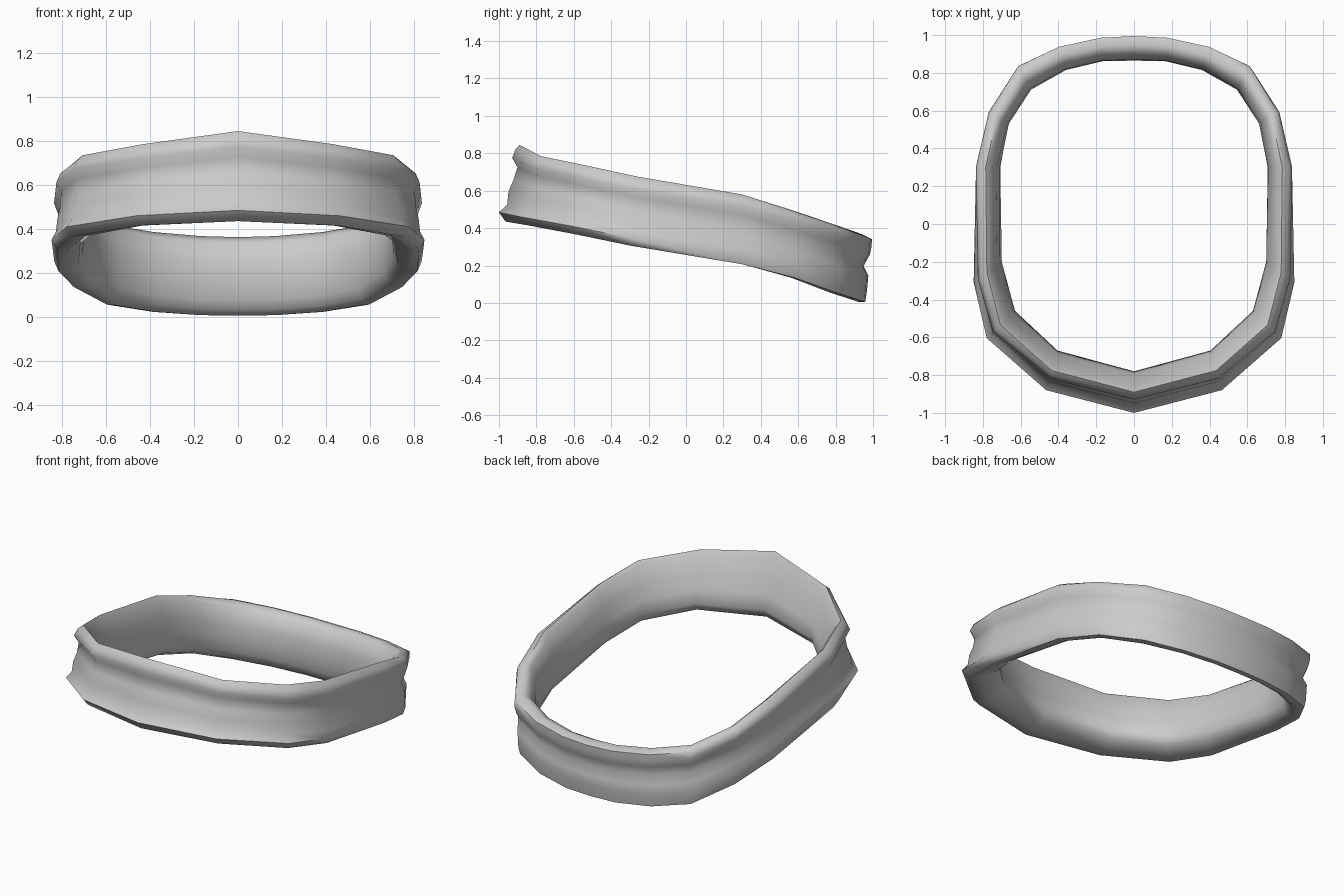
import bpy, bmesh, math

# Half outline from front to back: outer x, outer y, inner x, inner y, bottom z, top z
half = [
    (0.00, -1.00, 0.00, -0.78, 0.435, 0.845),
    (0.465, -0.88, 0.405, -0.67, 0.415, 0.785),
    (0.78, -0.605, 0.63, -0.46, 0.365, 0.735),
    (0.85, -0.31, 0.70, -0.20, 0.305, 0.675),
    (0.85, 0.30, 0.705, 0.30, 0.207, 0.58),
    (0.78, 0.60, 0.66, 0.53, 0.135, 0.495),
    (0.62, 0.85, 0.545, 0.71, 0.055, 0.42),
    (0.40, 0.95, 0.36, 0.815, 0.022, 0.385),
    (0.175, 0.997, 0.165, 0.862, 0.007, 0.367),
    (0.00, 1.006, 0.00, 0.865, 0.005, 0.362),
]
stations = half + [(-s[0], s[1], -s[2], *s[3:]) for s in half[-2:0:-1]]

# Cross-section: height fraction, then depth fraction (0 outer, 1 inner) at front, side and back
section = [
    (1.00, 0.50, 0.46, 0.42), (0.94, 0.40, 0.22, 0.08), (0.83, 0.32, 0.08, 0.10),
    (0.71, 0.45, 0.22, 0.16), (0.54, 0.35, 0.25, 0.40), (0.39, 0.23, 0.17, 0.22),
    (0.22, 0.20, 0.11, 0.26), (0.12, 0.00, 0.01, 0.29), (0.00, 0.16, 0.18, 0.34),
    (0.00, 0.50, 0.50, 0.58), (0.07, 0.88, 0.88, 0.80), (0.20, 1.00, 1.00, 0.93),
    (0.42, 0.92, 0.95, 1.00), (0.68, 0.74, 0.82, 0.97), (0.93, 0.57, 0.62, 0.76),
]


def depth(front, side, back, y):
    """Blend the section from front through side to back."""
    y = max(-1, min(1, y))
    return side + ((front - side) * -y if y < 0 else (back - side) * y)


# Tilted closed band swept round the outline
bm = bmesh.new()
rings = []
for ox, oy, ix, iy, z0, z1 in stations:
    ring = []
    for t, *depths in section:
        d = depth(*depths, oy)
        ring.append(bm.verts.new((ox + (ix - ox) * d, oy + (iy - oy) * d, z0 + (z1 - z0) * t)))
    rings.append(ring)
n = len(section)
for i, a in enumerate(rings):
    b = rings[(i + 1) % len(rings)]
    for j in range(n):
        k = (j + 1) % n
        bm.faces.new((a[j], a[k], b[k], b[j]))
bmesh.ops.recalc_face_normals(bm, faces=bm.faces)
mesh = bpy.data.meshes.new("band")
bm.to_mesh(mesh)
bm.free()

# Single grey finish
grey = bpy.data.materials.new("grey")
grey.diffuse_color = (0.6, 0.6, 0.6, 1)
mesh.materials.append(grey)
band = bpy.data.objects.new("band", mesh)
bpy.context.collection.objects.link(band)
bpy.context.view_layer.objects.active = band
band.select_set(True)
bpy.ops.object.shade_smooth_by_angle(angle=math.radians(65))
